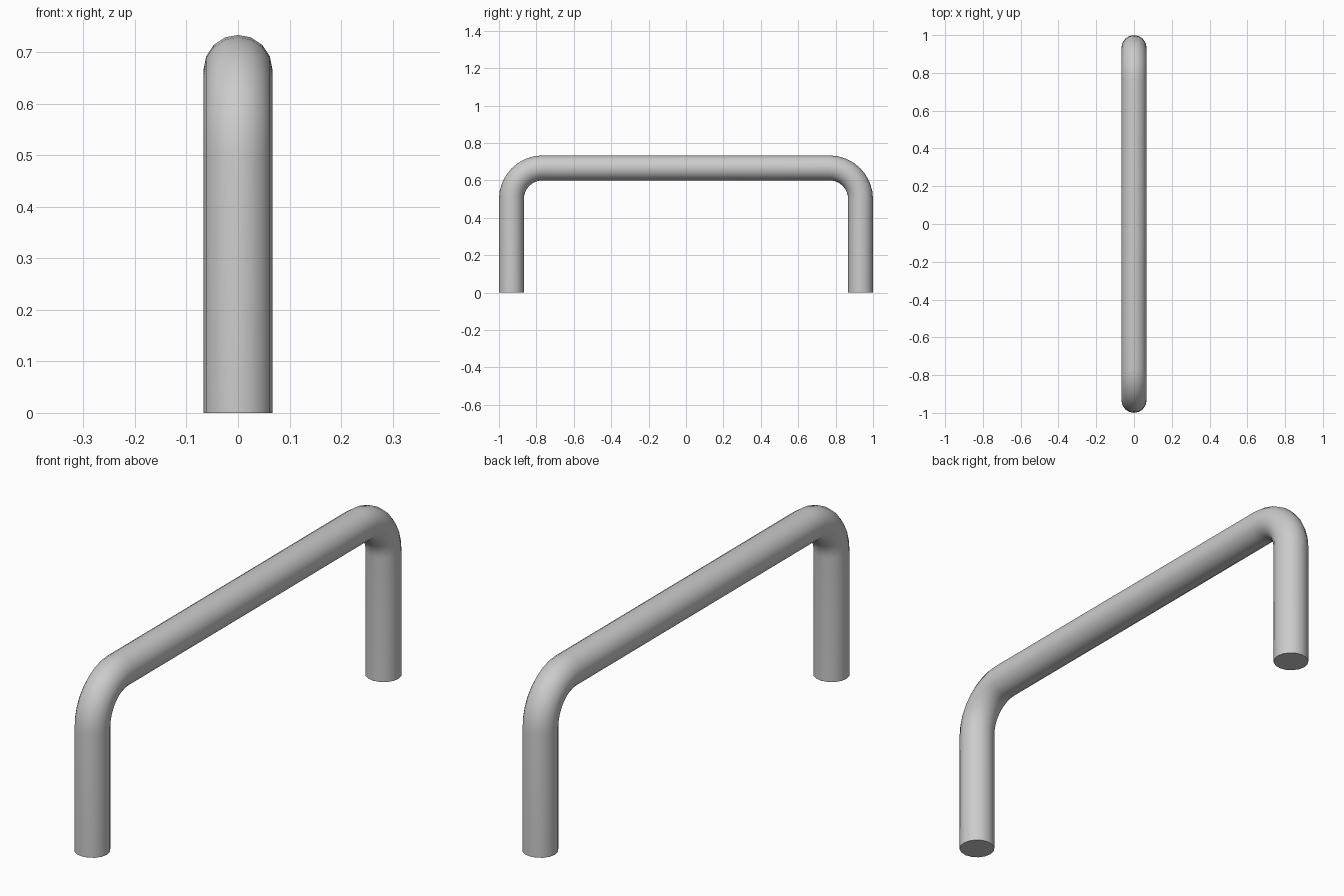
import bpy, bmesh
from math import sin, cos, pi

if "Cube" in bpy.data.objects:
    bpy.data.objects.remove(bpy.data.objects["Cube"])

R = 0.0667            # tube radius
BEND = 0.1667         # centreline bend radius
Y, Z = 1 - R, 0.6667  # leg centreline and bar height
SIDES, STEPS = 16, 8

# Centreline stations (y, z, angle of the ring's outward direction)
half = [(-Y, 0, pi)]
for i in range(STEPS + 1):
    a = pi - i * pi / 2 / STEPS
    half.append((-Y + BEND + BEND * cos(a), Z - BEND + BEND * sin(a), a))
path = half + [(-y, z, pi - a) for y, z, a in reversed(half)]

# Sweep a round section along the path
bm = bmesh.new()
rings = []
for y, z, a in path:
    ring = []
    for k in range(SIDES):
        t = 2 * pi * k / SIDES
        d = R * cos(t)
        ring.append(bm.verts.new((R * sin(t), y + d * cos(a), z + d * sin(a))))
    rings.append(ring)
for r0, r1 in zip(rings, rings[1:]):
    for k in range(SIDES):
        n = (k + 1) % SIDES
        bm.faces.new((r0[k], r0[n], r1[n], r1[k]))

# Flat foot caps
bm.faces.new(rings[0])
bm.faces.new(rings[-1])
bmesh.ops.recalc_face_normals(bm, faces=bm.faces)

mesh = bpy.data.meshes.new("tube_handle")
bm.to_mesh(mesh)
bm.free()
handle = bpy.data.objects.new("tube_handle", mesh)
bpy.context.collection.objects.link(handle)
bpy.context.view_layer.objects.active = handle
handle.select_set(True)
bpy.ops.object.shade_smooth_by_angle(angle=pi / 4)
